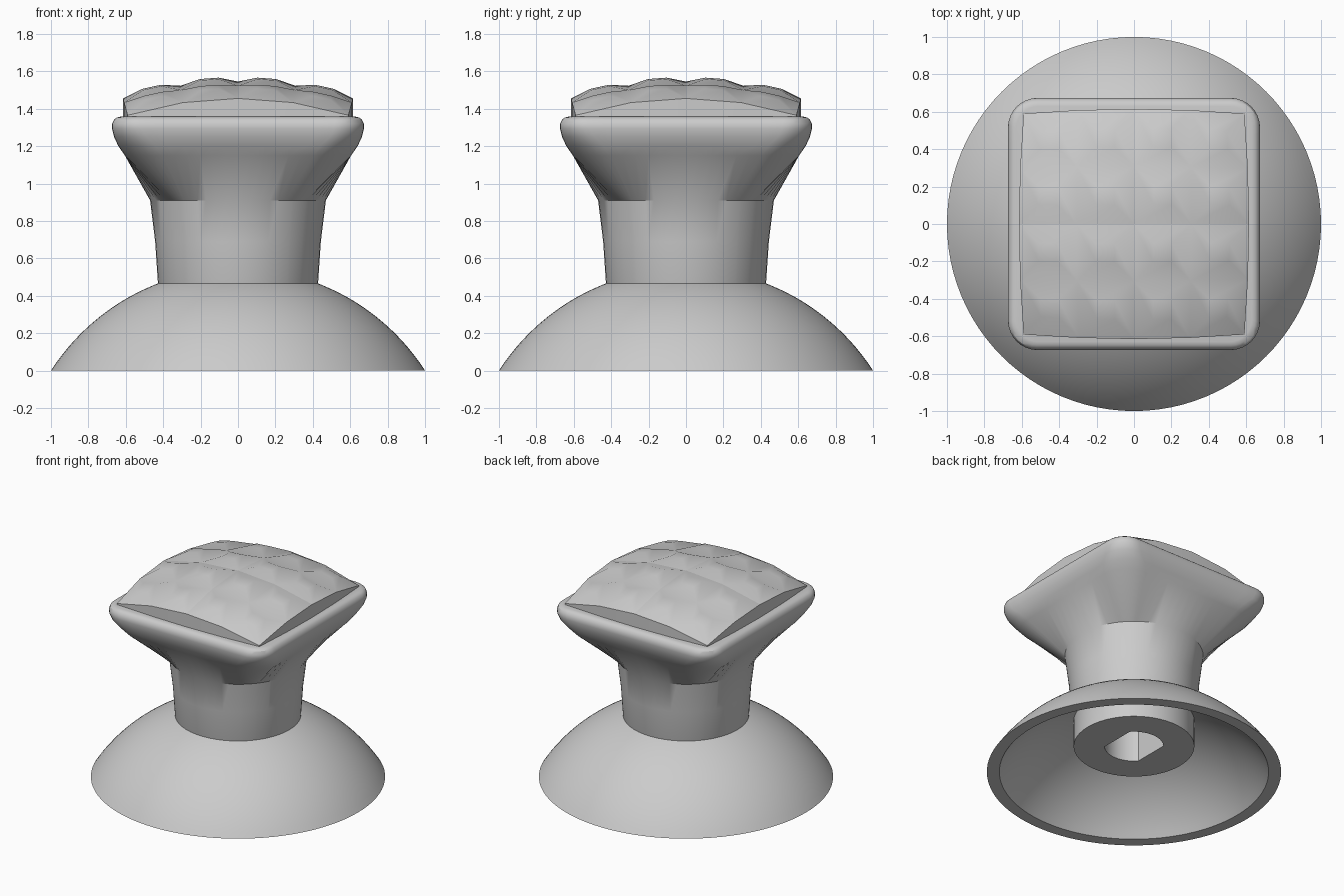
import bpy, bmesh, math
from mathutils import Vector

cube = bpy.data.objects.get("Cube")
if cube:
    bpy.data.objects.remove(cube, do_unlink=True)

grey = bpy.data.materials.new("plain grey")
grey.use_nodes = True
GREY = (0.6, 0.6, 0.6, 1)
grey.diffuse_color = GREY
grey.node_tree.nodes["Principled BSDF"].inputs["Base Color"].default_value = GREY


def finish(bm, name):
    """Turn a bmesh into a smooth shaded object that keeps its sharp edges."""
    bmesh.ops.recalc_face_normals(bm, faces=bm.faces)
    mesh = bpy.data.meshes.new(name)
    bm.to_mesh(mesh)
    bm.free()
    obj = bpy.data.objects.new(name, mesh)
    bpy.context.collection.objects.link(obj)
    mesh.materials.append(grey)
    bpy.ops.object.select_all(action='DESELECT')
    obj.select_set(True)
    bpy.context.view_layer.objects.active = obj
    bpy.ops.object.shade_smooth_by_angle(angle=math.radians(30))
    return obj


def loft(rings, name, cap=False):
    """Skin a list of closed rings with equal point counts."""
    bm = bmesh.new()
    loops = [[bm.verts.new(p) for p in ring] for ring in rings]
    count = len(loops[0])
    pairs = list(zip(loops, loops[1:]))
    if cap:
        bm.faces.new(loops[0])
        bm.faces.new(loops[-1])
    else:
        pairs.append((loops[-1], loops[0]))
    for a, b in pairs:
        for i in range(count):
            j = (i + 1) % count
            bm.faces.new((a[i], a[j], b[j], b[i]))
    return finish(bm, name)


# Base: hollow spherical dome with a flat rim
def circle(r, z, n=96):
    return [(r * math.cos(math.tau * i / n), r * math.sin(math.tau * i / n), z)
            for i in range(n)]


def dome_arc(r_from, r_to, steps=16):
    centre = -0.644
    radius = math.hypot(r_from, centre)
    a0, a1 = math.acos(r_from / radius), math.acos(r_to / radius)
    for i in range(steps + 1):
        a = a0 + (a1 - a0) * i / steps
        yield circle(radius * math.cos(a), centre + radius * math.sin(a))


loft(list(dome_arc(1, 0.4)) + list(dome_arc(0.915, 0.38))[::-1], "dome_base")


# Knob body: shaft hole, round stem and flared square head in one skin
def square_ring(half, corner, z, arc_steps=8, side_steps=12):
    c = half - corner
    quarter = []
    for i in range(arc_steps + 1):
        a = math.pi / 2 * i / arc_steps
        quarter.append((c + corner * math.cos(a), c + corner * math.sin(a)))
    quarter += [(c - 2 * c * i / side_steps, half) for i in range(1, side_steps)]
    ring = []
    for k in range(4):
        for x, y in quarter:
            for _ in range(k):
                x, y = -y, x
            ring.append(Vector((x, y, z)))
    return ring


directions = [p.normalized() for p in square_ring(0.675, 0.15, 0)]


def stem_ring(r, z):
    return [(d.x * r, d.y * r, z) for d in directions]


def hole_ring(z, r=0.2, flat=0.15):
    return [(max(-flat, min(flat, x)), y, z) for x, y, z in stem_ring(r, z)]


stem = [(0.41, 0.2), (0.41, 0.4), (0.428, 0.465), (0.443, 0.69), (0.47, 0.91)]
head = [(0.605, 0.2, 1.15), (0.64, 0.2, 1.2), (0.663, 0.17, 1.25),
        (0.674, 0.16, 1.295), (0.673, 0.155, 1.32), (0.662, 0.14, 1.342),
        (0.648, 0.13, 1.353), (0.63, 0.12, 1.357)]
loft([hole_ring(0.85), hole_ring(0.2)]
     + [stem_ring(*s) for s in stem]
     + [square_ring(*h) for h in head], "knob_body", cap=True)

# Crown: bowed square pad with a four by four grid of shallow flat-topped studs
HALF, CELLS, INSET, RISE = 0.615, 4, 0.34, 0.026


def crown_point(u, v, lift=0.0):
    x = HALF * u * (1 - 0.04 * v * v)
    y = HALF * v * (1 - 0.04 * u * u)
    return x, y, 1.545 - 0.09 * (u * u + v * v) + lift


bm = bmesh.new()
grid = [[bm.verts.new(crown_point(2 * i / CELLS - 1, 2 * j / CELLS - 1))
         for j in range(CELLS + 1)] for i in range(CELLS + 1)]
corners = [(0, 0), (1, 0), (1, 1), (0, 1)]
for i in range(CELLS):
    for j in range(CELLS):
        outer = [grid[i + a][j + b] for a, b in corners]
        inner = []
        for a, b in corners:
            s = i + (1 - INSET if a else INSET)
            t = j + (1 - INSET if b else INSET)
            inner.append(bm.verts.new(crown_point(2 * s / CELLS - 1, 2 * t / CELLS - 1, RISE)))
        bm.faces.new(inner)
        for k in range(4):
            n = (k + 1) % 4
            bm.faces.new((outer[k], outer[n], inner[n], inner[k]))

# Crown side walls down into the head
border = ([grid[i][0] for i in range(CELLS)]
          + [grid[CELLS][j] for j in range(CELLS)]
          + [grid[i][CELLS] for i in range(CELLS, 0, -1)]
          + [grid[0][j] for j in range(CELLS, 0, -1)])
floor = [bm.verts.new((v.co.x, v.co.y, 1.35)) for v in border]
for k in range(len(border)):
    n = (k + 1) % len(border)
    bm.faces.new((border[k], border[n], floor[n], floor[k]))
bm.faces.new(floor)
finish(bm, "studded_crown")
